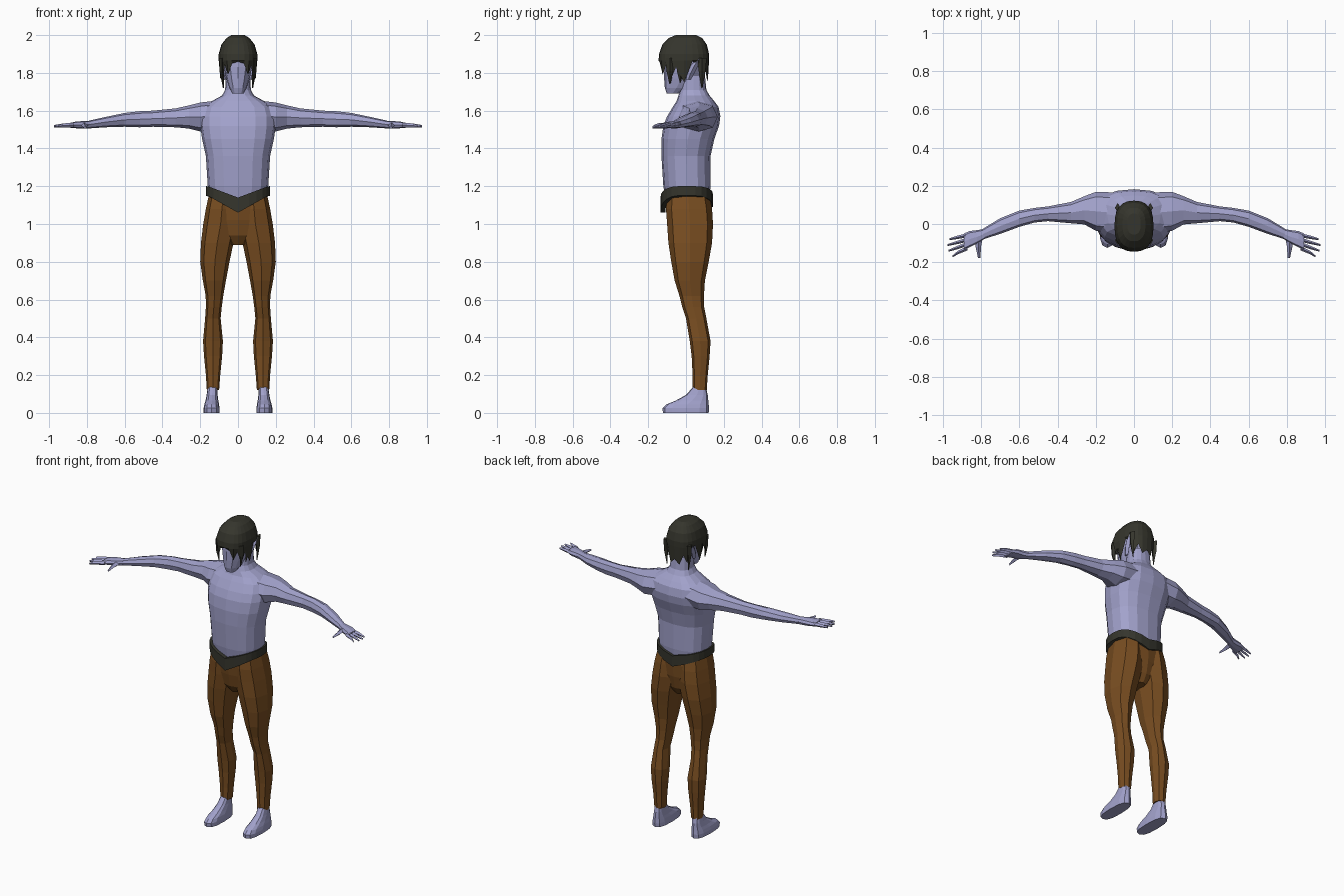
import bpy, bmesh, math
from mathutils import Vector

cube = bpy.data.objects.get("Cube")
if cube:
    bpy.data.objects.remove(cube, do_unlink=True)


def material(name, colour):
    mat = bpy.data.materials.new(name)
    mat.use_nodes = True
    mat.diffuse_color = (*colour, 1)
    mat.node_tree.nodes["Principled BSDF"].inputs["Base Color"].default_value = (*colour, 1)
    return mat


skin = material("lavender skin", (.36, .36, .60))
cloth = material("brown cloth", (.19, .075, .015))
dark = material("charcoal", (.036, .036, .026))


def ring(axis, station, sides, power):
    """Rounded outline across an axis; station = position, then both extents."""
    position, a_min, a_max, b_min, b_max = station
    points = []
    for i in range(sides):
        angle = math.tau * i / sides
        c, s = math.cos(angle), math.sin(angle)
        a = (a_min + a_max) / 2 + (a_max - a_min) / 2 * math.copysign(abs(c) ** (2 / power), c)
        b = (b_min + b_max) / 2 + (b_max - b_min) / 2 * math.copysign(abs(s) ** (2 / power), s)
        order = {"x": (position, a, b), "y": (a, position, b), "z": (a, b, position)}
        points.append(Vector(order[axis]))
    return points


def skin_rings(name, rings, mat, mirror=False, caps=True):
    """Bridge a list of outlines into one flat-faced object."""
    bm = bmesh.new()
    rows = [[bm.verts.new(p) for p in points] for points in rings]
    for low, high in zip(rows, rows[1:]):
        for i in range(len(low)):
            j = (i + 1) % len(low)
            bm.faces.new((low[i], low[j], high[j], high[i]))
    if caps:
        bm.faces.new(rows[0])
        bm.faces.new(rows[-1])
    bmesh.ops.recalc_face_normals(bm, faces=bm.faces)
    mesh = bpy.data.meshes.new(name)
    bm.to_mesh(mesh)
    bm.free()
    mesh.materials.append(mat)
    obj = bpy.data.objects.new(name, mesh)
    bpy.context.collection.objects.link(obj)
    if mirror:
        modifier = obj.modifiers.new("Mirror", "MIRROR")
        modifier.use_mirror_merge = False
    return obj


def loft(name, axis, stations, mat, sides=8, power=2.3, mirror=False):
    rings = [ring(axis, s, sides, power) for s in stations]
    return skin_rings(name, rings, mat, mirror)


def centred(rows):
    """Expand (z, half width, front, back) into full stations."""
    return [(z, -w, w, front, back) for z, w, front, back in rows]


# Torso and neck
loft("torso", "z", centred([
    (1.11, .145, -.105, .12), (1.2, .16, -.12, .13), (1.36, .17, -.13, .13),
    (1.45, .19, -.13, .15), (1.52, .2, -.12, .175), (1.57, .2, -.1, .182),
    (1.62, .185, -.07, .172), (1.65, .14, -.05, .15), (1.68, .085, -.04, .125),
    (1.71, .068, -.03, .108), (1.79, .065, -.02, .1)]), skin, sides=16, power=2.5)

# Head
loft("head", "z", centred([
    (1.69, .03, -.102, -.04), (1.72, .046, -.112, .01), (1.77, .062, -.116, .07),
    (1.83, .074, -.118, .1), (1.9, .078, -.115, .1), (1.95, .06, -.09, .07)]),
    skin, sides=12)

# Pointed ears
loft("ear", "z", [
    (1.765, .06, .075, .0, .025), (1.8, .062, .088, .005, .045),
    (1.84, .065, .096, .025, .065), (1.875, .08, .092, .065, .075)],
    skin, sides=4, power=2, mirror=True)

# Hair cap with a jagged hem, heights listed from brow to nape
hem = [1.86, 1.85, 1.79, 1.84, 1.76, 1.83, 1.75, 1.86, 1.85, 1.76, 1.81, 1.75, 1.78]
sides = 24
hair_rings = [ring("z", s, sides, 2.5) for s in centred([
    (2.0, .035, -.055, .055), (1.985, .06, -.09, .085), (1.95, .088, -.125, .11),
    (1.9, .102, -.143, .122), (1.865, .102, -.145, .122)])]
hair_hem = ring("z", (0, -.092, .092, -.137, .117), sides, 2.5)
for i, point in enumerate(hair_hem):
    steps = abs((i - 18 + 12) % sides - 12)
    point.z = hem[steps]
hair = skin_rings("hair", hair_rings + [hair_hem], dark, caps=False)
hair_top = bmesh.new()
hair_top.from_mesh(hair.data)
bmesh.ops.holes_fill(hair_top, edges=[e for e in hair_top.edges
                                      if all(v.co.z > 1.99 for v in e.verts)], sides=sides)
bmesh.ops.recalc_face_normals(hair_top, faces=hair_top.faces)
hair_top.to_mesh(hair.data)
hair_top.free()

# Loose side locks
for k, (y, z) in enumerate([(-.085, 1.74), (-.03, 1.75), (.085, 1.72)]):
    loft(f"hair_lock_{k}", "z", [
        (1.88, .07, .1, y - .025, y + .025), (1.81, .075, .097, y - .018, y + .018),
        (z, .074, .08, y - .003, y + .003)], dark, sides=4, power=2, mirror=True)

# Arms
loft("arm", "x", [
    (.1, -.05, .165, 1.5, 1.655), (.2, -.035, .168, 1.49, 1.643),
    (.26, -.002, .145, 1.505, 1.628), (.33, .004, .115, 1.512, 1.612),
    (.45, .015, .092, 1.515, 1.6), (.52, .008, .084, 1.512, 1.597),
    (.6, -.015, .07, 1.515, 1.588), (.7, -.052, .03, 1.512, 1.567),
    (.79, -.08, -.025, 1.506, 1.547)], skin, mirror=True)

# Hands: palm, four fingers, thumb
loft("palm", "x", [
    (.78, -.077, -.025, 1.507, 1.547), (.82, -.102, -.032, 1.505, 1.545),
    (.86, -.122, -.037, 1.507, 1.542), (.89, -.137, -.05, 1.51, 1.535)],
    skin, power=2.8, mirror=True)
for k, reach in enumerate([.965, .975, .97, .95]):
    base, tip = -.058 - .023 * k, -.08 - .03 * k
    middle = (base + tip) / 2
    loft(f"finger_{k}", "x", [
        (.87, base - .011, base + .011, 1.511, 1.536),
        (.92, middle - .009, middle + .009, 1.511, 1.533),
        (reach, tip - .005, tip + .005, 1.512, 1.524)],
        skin, sides=4, power=4, mirror=True)
loft("thumb", "y", [
    (-.07, .79, .835, 1.508, 1.54), (-.12, .8, .828, 1.506, 1.532),
    (-.177, .803, .816, 1.505, 1.518)], skin, sides=4, power=4, mirror=True)

# Trousers: hips and legs
loft("trouser_hips", "z", centred([
    (.89, .035, -.05, .085), (.94, .085, -.083, .115), (1.02, .15, -.098, .13),
    (1.1, .162, -.108, .135), (1.15, .152, -.108, .125)]), cloth, sides=12, power=2.5)
loft("trouser_leg", "z", [
    (.12, .1, .165, .035, .11), (.2, .094, .17, .035, .115), (.3, .084, .18, .03, .125),
    (.38, .08, .185, .02, .13), (.5, .092, .174, .0, .108), (.56, .086, .17, -.02, .096),
    (.62, .078, .171, -.035, .095), (.7, .064, .186, -.06, .1), (.8, .045, .2, -.078, .12),
    (.9, .024, .196, -.093, .138), (1.0, .0, .184, -.1, .143), (1.08, .0, .17, -.106, .138),
    (1.15, .0, .155, -.1, .125)], cloth, power=2.5, mirror=True)

# Bare feet
loft("foot", "z", [
    (.0, .098, .182, -.122, .12), (.025, .098, .182, -.125, .122),
    (.045, .1, .178, -.105, .12), (.065, .104, .172, -.055, .118),
    (.095, .108, .166, .0, .115), (.14, .108, .16, .04, .105)],
    skin, sides=12, power=2.7, mirror=True)

# Belt band dipping to a point in front and a little behind
belt_rings = []
for inset, upper in [(.025, True), (0, True), (0, False), (.025, False)]:
    extent = (0, inset - .17, .17 - inset, inset - .135, .142 - inset)
    outline = ring("z", extent, sides, 2.5)
    for p in outline:
        dip = max(0, 1 - abs(p.x) / .16)
        if p.y < 0:
            p.z = 1.2 - .06 * dip if upper else 1.15 - .09 * dip
        else:
            p.z = 1.2 - .04 * dip if upper else 1.15 - .06 * dip
    belt_rings.append(outline)
skin_rings("belt", belt_rings, dark, caps=False)
